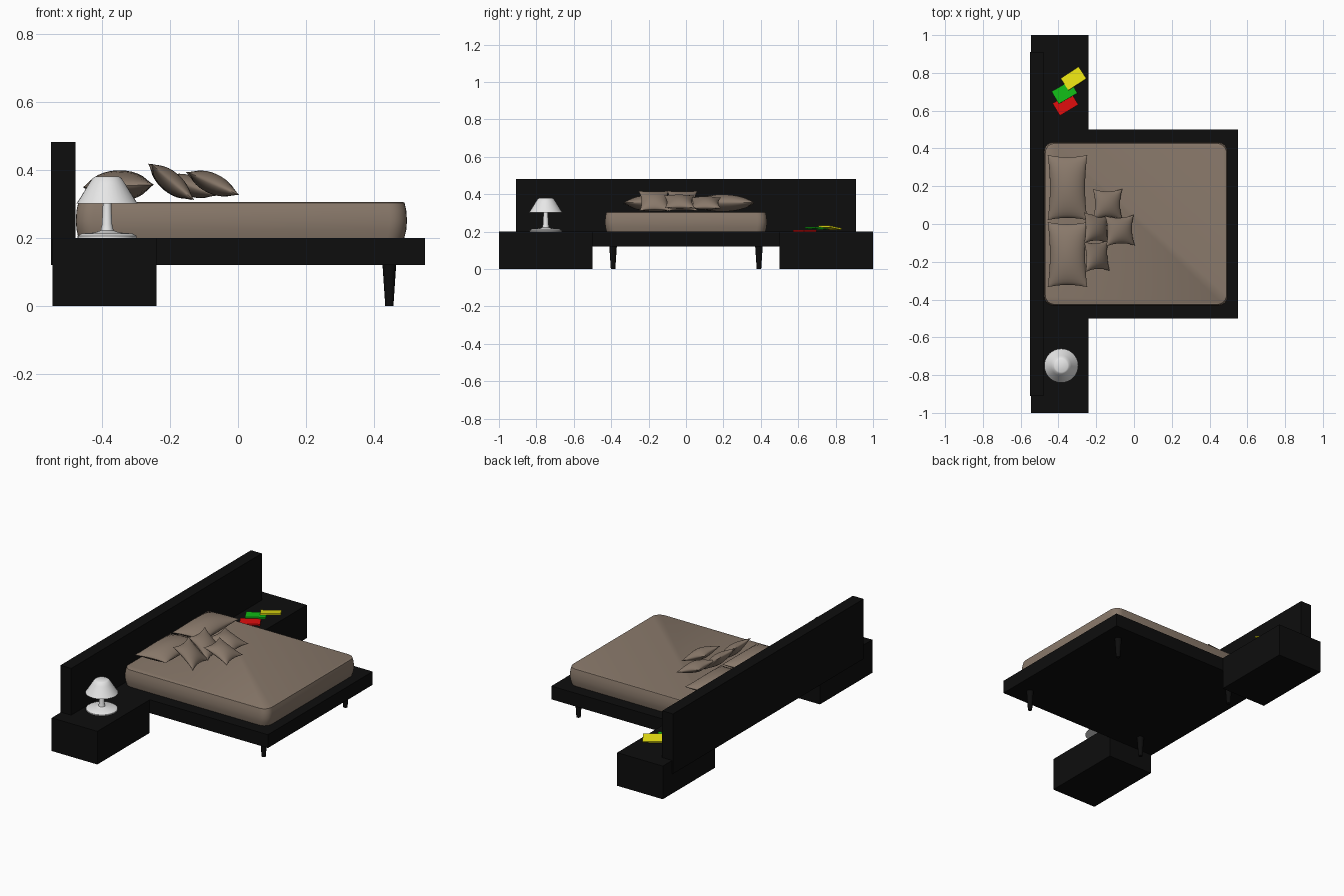
import bpy, bmesh, math
from mathutils import Matrix, Euler, Vector

if "Cube" in bpy.data.objects:
    bpy.data.objects.remove(bpy.data.objects["Cube"])


def material(name, rgb):
    m = bpy.data.materials.new(name)
    m.diffuse_color = (*rgb, 1)
    m.use_nodes = True
    m.node_tree.nodes["Principled BSDF"].inputs["Base Color"].default_value = m.diffuse_color
    return m


BLACK = material("black_wood", (0.004, 0.004, 0.004))
TAUPE = material("taupe_fabric", (0.25, 0.19, 0.145))
WHITE = material("lamp_white", (0.8, 0.8, 0.8))
RED = material("red_cover", (0.75, 0.004, 0.004))
GREEN = material("green_cover", (0.006, 0.5, 0.008))
YELLOW = material("yellow_cover", (0.8, 0.75, 0.006))


def finish(name, bm, mat, smooth=None):
    bmesh.ops.recalc_face_normals(bm, faces=bm.faces[:])
    me = bpy.data.meshes.new(name)
    bm.to_mesh(me)
    bm.free()
    me.materials.append(mat)
    ob = bpy.data.objects.new(name, me)
    bpy.context.collection.objects.link(ob)
    if smooth:
        bpy.ops.object.select_all(action='DESELECT')
        ob.select_set(True)
        bpy.context.view_layer.objects.active = ob
        bpy.ops.object.shade_smooth_by_angle(angle=math.radians(smooth))
    return ob


def box(name, lo, hi, mat):
    bm = bmesh.new()
    lo, hi = Vector(lo), Vector(hi)
    mtx = Matrix.Translation((lo + hi) / 2) @ Matrix.Diagonal((*(hi - lo), 1))
    bmesh.ops.create_cube(bm, size=1, matrix=mtx)
    return finish(name, bm, mat)


def loft(name, loops, mat, smooth):
    """Skin equal-length closed loops and cap both ends."""
    bm = bmesh.new()
    rings = [[bm.verts.new(p) for p in loop] for loop in loops]
    n = len(rings[0])
    for a, b in zip(rings, rings[1:]):
        for i in range(n):
            j = (i + 1) % n
            bm.faces.new((a[i], a[j], b[j], b[i]))
    bm.faces.new(rings[0])
    bm.faces.new(rings[-1])
    return finish(name, bm, mat, smooth)


def circle(cx, cy, r, z, n):
    return [(cx + r * math.cos(2 * math.pi * i / n),
             cy + r * math.sin(2 * math.pi * i / n), z) for i in range(n)]


def rounded_rect(x0, x1, y0, y1, r, z, seg=6):
    pts = []
    corners = ((x1 - r, y1 - r), (x0 + r, y1 - r), (x0 + r, y0 + r), (x1 - r, y0 + r))
    for k, (cx, cy) in enumerate(corners):
        for i in range(seg + 1):
            a = math.pi / 2 * (k + i / seg)
            pts.append((cx + r * math.cos(a), cy + r * math.sin(a), z))
    return pts


def pillow(name, loc, size, rot, pinch, n=14):
    """Two domed sheets sharing a seam, with sides drawn in between the corners."""
    bm = bmesh.new()
    mtx = Matrix.Translation(loc) @ Euler([math.radians(a) for a in rot]).to_matrix().to_4x4()
    sx, sy, sz = (s / 2 for s in size)
    for side in (1, -1):
        grid = []
        for i in range(n + 1):
            u = math.sin(math.pi / 2 * (2 * i / n - 1))
            row = []
            for j in range(n + 1):
                v = math.sin(math.pi / 2 * (2 * j / n - 1))
                dome = max(0, (1 - u * u) * (1 - v * v)) ** 0.6
                x = u * (sx - pinch * (1 - v * v))
                y = v * (sy - pinch * (1 - u * u))
                row.append(bm.verts.new(mtx @ Vector((x, y, side * sz * dome))))
            grid.append(row)
        for i in range(n):
            for j in range(n):
                bm.faces.new((grid[i][j], grid[i + 1][j], grid[i + 1][j + 1], grid[i][j + 1]))
    bmesh.ops.remove_doubles(bm, verts=bm.verts[:], dist=1e-5)
    return finish(name, bm, TAUPE, 50)


# Bed frame, headboard and nightstands
box("bed_platform", (-0.478, -0.5, 0.12), (0.55, 0.5, 0.2), BLACK)
box("headboard", (-0.55, -0.91, 0.12), (-0.478, 0.91, 0.482), BLACK)
for side, label in ((-1, "front"), (1, "back")):
    ys = sorted((side * 0.5, side * 1.0))
    box(label + "_nightstand", (-0.545, ys[0], 0), (-0.24, ys[1], 0.2), BLACK)
    # Tapered round legs
    for x, end in ((0.445, "foot"), (-0.375, "head")):
        loft(f"{label}_{end}_leg", [circle(x, side * 0.39, 0.012, 0, 16),
                                    circle(x, side * 0.39, 0.02, 0.12, 16)], BLACK, 40)

# Mattress with softly bulging sides
levels = ((0.2, 0.008), (0.225, 0.002), (0.25, 0), (0.28, 0.002), (0.303, 0.007), (0.305, 0.010))
loft("mattress", [rounded_rect(-0.477 + d, 0.497 - d, -0.433 + d, 0.433 - d, 0.05, z)
                  for z, d in levels], TAUPE, 30)

# Large pillows
for y, label in ((-0.162, "front"), (0.193, "back")):
    pillow(label + "_pillow", (-0.352, y, 0.353), (0.21, 0.345, 0.092), (0, -2, 0), 0.012)

# Scatter cushions leaning on the pillows
cushions = [
    ((-0.14, 0.105, 0.353), (0, 20, 0)),
    ((-0.2, -0.02, 0.365), (0, 40, 0)),
    ((-0.075, -0.035, 0.36), (0, 24, 2)),
    ((-0.197, -0.17, 0.365), (0, 40, 3)),
]
for k, (loc, rot) in enumerate(cushions):
    pillow(f"cushion_{k + 1}", loc, (0.168, 0.163, 0.06), rot, 0.014)

# Table lamp: turned base and stem, conical shade
LX, LY = -0.385, -0.75
stand = ((0.087, 0.2), (0.087, 0.206), (0.075, 0.213), (0.035, 0.216), (0.019, 0.222),
         (0.015, 0.24), (0.012, 0.31))
loft("lamp_stand", [circle(LX, LY, r, z, 32) for r, z in stand], WHITE, 35)
shade = ((0.09, 0.302), (0.082, 0.313), (0.053, 0.36), (0.042, 0.376), (0.034, 0.381))
loft("lamp_shade", [circle(LX, LY, r, z, 32) for r, z in shade], WHITE, 35)

# Three books fanned over each other
books = [("red_book", RED, (-0.363, 0.635, 0.2045), 0, 31),
         ("green_book", GREEN, (-0.368, 0.697, 0.219), -3, 30),
         ("yellow_book", YELLOW, (-0.32, 0.77, 0.221), -10, 33)]
for name, mat, loc, tilt, yaw in books:
    ob = box(name, (-0.057, -0.038, -0.0045), (0.057, 0.038, 0.0045), mat)
    ob.location = loc
    ob.rotation_euler = (math.radians(tilt), 0, math.radians(yaw))
